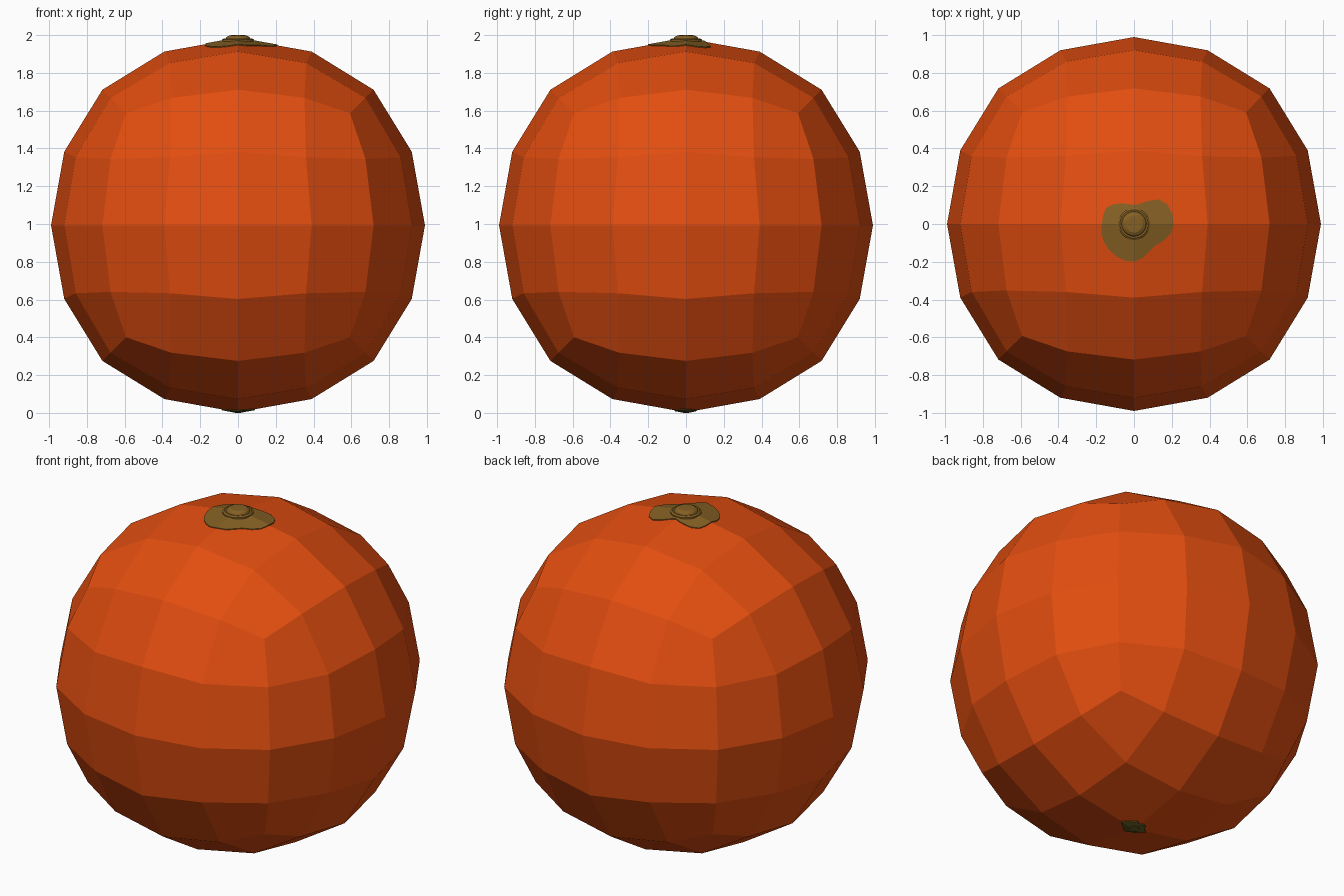
import bpy, bmesh, math
from mathutils import Vector

if "Cube" in bpy.data.objects:
    bpy.data.objects.remove(bpy.data.objects["Cube"])

CZ = 0.993


def material(name, rgb):
    m = bpy.data.materials.new(name)
    m.diffuse_color = (*rgb, 1)
    m.use_nodes = True
    m.node_tree.nodes["Principled BSDF"].inputs["Base Color"].default_value = m.diffuse_color
    return m


ORANGE = material("orange peel", (0.76, 0.075, 0.005))
OLIVE = material("olive stem", (0.235, 0.118, 0.017))
GREEN = material("dark green", (0.12, 0.10, 0.015))


def finish(name, bm, mat):
    bmesh.ops.recalc_face_normals(bm, faces=bm.faces)
    me = bpy.data.meshes.new(name)
    bm.to_mesh(me)
    bm.free()
    me.materials.append(mat)
    ob = bpy.data.objects.new(name, me)
    bpy.context.collection.objects.link(ob)
    return ob


# Fruit: cube grid rounded to a sphere, keyed by the grid position of each vertex
ROUND = {(0, 0, 2): (0, 0, .99), (0, 1, 2): (0, .39, .92), (0, 2, 2): (0, .718, .718),
         (1, 1, 2): (.36, .36, .86), (1, 2, 2): (.352, .675, .675), (2, 2, 2): (.593, .593, .593)}
bm = bmesh.new()
bmesh.ops.create_cube(bm, size=4)
bmesh.ops.subdivide_edges(bm, edges=bm.edges[:], cuts=3, use_grid_fill=True)
for v in bm.verts:
    g = [round(abs(c)) for c in v.co]
    order = sorted(range(3), key=lambda i: g[i])
    vals = ROUND[tuple(sorted(g))]
    p = Vector((0, 0, 0))
    for val, axis in zip(vals, order):
        p[axis] = math.copysign(val, v.co[axis])
    v.co = p + Vector((0, 0, CZ))
finish("fruit", bm, ORANGE)


def skin(x, y):
    """Height of the faceted fruit above its centre, near the pole."""
    return .99 - .18 * (abs(x) + abs(y))


# Thin patch lying on the skin, from a radius per direction
def patch(name, radii, sign, mat):
    bm = bmesh.new()
    n, rings = len(radii), 3
    mid = bm.verts.new((0, 0, CZ + sign * (skin(0, 0) + .005)))
    prev = None
    for k in range(1, rings + 2):
        cur = []
        for i, r in enumerate(radii):
            a = 2 * math.pi * i / n
            s = min(k, rings) / rings * r
            x, y = s * math.cos(a), s * math.sin(a)
            lift = .005 if k <= rings else -.004
            cur.append(bm.verts.new((x, y, CZ + sign * (skin(x, y) + lift))))
        for i in range(n):
            j = (i + 1) % n
            if prev:
                bm.faces.new((prev[i], prev[j], cur[j], cur[i]))
            else:
                bm.faces.new((mid, cur[i], cur[j]))
        prev = cur
    ob = finish(name, bm, mat)
    # open sheet: make sure it faces outwards
    if ob.data.polygons[0].normal.z * sign < 0:
        ob.data.flip_normals()


patch("stem_patch", [.21, .21, .205, .185, .14, .11, .10, .11, .125, .15, .17, .17,
                     .17, .18, .185, .19, .195, .20, .20, .185, .165, .16, .18, .20], 1, OLIVE)
patch("base_patch", [.09, .07, .06, .065, .05, .06, .065, .06,
                     .085, .06, .065, .05, .06, .065, .06, .07], -1, GREEN)


# Stepped button at each pole
def button(name, profile, sign, mat, n=24):
    bm = bmesh.new()
    rings = [[bm.verts.new((r * math.cos(2 * math.pi * i / n), r * math.sin(2 * math.pi * i / n),
                            CZ + sign * (z - CZ))) for i in range(n)] for r, z in profile]
    for a, b in zip(rings, rings[1:]):
        for i in range(n):
            j = (i + 1) % n
            bm.faces.new((a[i], a[j], b[j], b[i]))
    bm.faces.new(rings[0])
    bm.faces.new(rings[-1])
    finish(name, bm, mat)


button("stem", [(.085, 1.955), (.085, 1.976), (.075, 1.983), (.066, 1.981),
                (.06, 1.991), (.045, 1.999), (.03, 2.0)], 1, OLIVE)
button("base_tip", [(.035, 1.96), (.03, 1.983), (.012, 1.986)], -1, GREEN)
